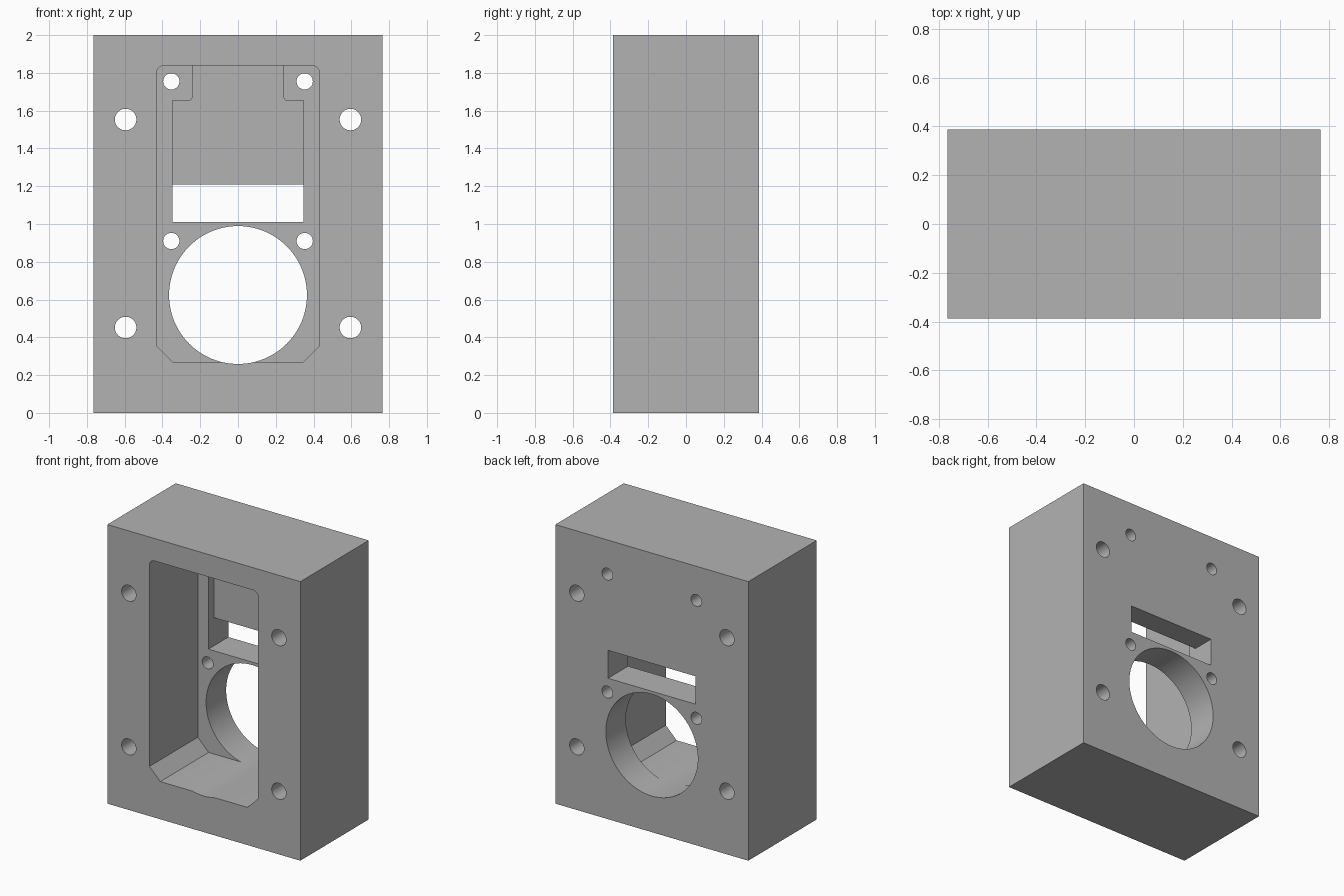
import bpy
import bmesh
import math
from mathutils import Vector

cube = bpy.data.objects.get("Cube")
if cube:
    bpy.data.objects.remove(cube, do_unlink=True)

HALF_W, HALF_D, HEIGHT = 0.765, 0.387, 2.0
FRONT, BACK = -0.5, 0.5          # cutter ends beyond the block
POCKET_FLOOR, RECESS_FLOOR = 0.16, 0.225

grey = bpy.data.materials.new("plain_grey")
grey.use_nodes = True
grey.diffuse_color = (0.45, 0.45, 0.45, 1)
grey.node_tree.nodes["Principled BSDF"].inputs["Base Color"].default_value = grey.diffuse_color


def prism(name, outline, y0, y1):
    """Extrude an x-z outline from y0 to y1."""
    bm = bmesh.new()
    face = bm.faces.new([bm.verts.new((x, y0, z)) for x, z in outline])
    ext = bmesh.ops.extrude_face_region(bm, geom=[face])["geom"]
    verts = [v for v in ext if isinstance(v, bmesh.types.BMVert)]
    bmesh.ops.translate(bm, vec=Vector((0, y1 - y0, 0)), verts=verts)
    bmesh.ops.recalc_face_normals(bm, faces=bm.faces)
    mesh = bpy.data.meshes.new(name)
    bm.to_mesh(mesh)
    bm.free()
    mesh.materials.append(grey)
    obj = bpy.data.objects.new(name, mesh)
    bpy.context.collection.objects.link(obj)
    return obj


def arc(x, z, r, start, end, steps):
    angles = [math.radians(start + (end - start) * i / steps) for i in range(steps + 1)]
    return [(x + r * math.cos(a), z + r * math.sin(a)) for a in angles]


def circle(x, z, r, steps):
    return arc(x, z, r, 0, 360, steps)[:-1]


def rect(half, z0, z1):
    return [(-half, z0), (half, z0), (half, z1), (-half, z1)]


def mirrored(right_side):
    """Close a right-hand outline with its mirror image."""
    return right_side + [(-x, z) for x, z in reversed(right_side)]


block = prism("housing_block", rect(HALF_W, 0, HEIGHT), -HALF_D, HALF_D)

# Deep front pocket: chamfered below, rounded above
pocket = mirrored([(0.345, 0.27), (0.431, 0.356)] + arc(0.391, 1.799, 0.04, 0, 90, 8))
# Shallow recess stepping in around the two upper screw lugs
recess = mirrored([(0.347, 1.01), (0.347, 1.653)]
                  + arc(0.261, 1.673, 0.02, 270, 180, 6) + [(0.241, 1.839)])

cutters = [
    prism("pocket_cutter", pocket, FRONT, POCKET_FLOOR),
    prism("recess_cutter", recess, 0.1, RECESS_FLOOR),
    prism("slot_cutter", rect(0.347, 1.01, 1.21), 0.1, BACK),
    prism("round_opening_cutter", circle(0, 0.624, 0.365, 96), FRONT, BACK),
]
# Mounting holes and small screw holes
for side in (-1, 1):
    for x, z, r in ((0.595, 1.553, 0.057), (0.595, 0.452, 0.057),
                    (0.353, 1.755, 0.043), (0.353, 0.91, 0.043)):
        cutters.append(prism("hole_cutter", circle(side * x, z, r, 40), FRONT, BACK))

bpy.ops.object.select_all(action="DESELECT")
bpy.context.view_layer.objects.active = block
block.select_set(True)
for cutter in cutters:
    cutter.hide_render = True
    mod = block.modifiers.new("cut", "BOOLEAN")
    mod.operation = "DIFFERENCE"
    mod.solver = "EXACT"
    mod.object = cutter
    bpy.ops.object.modifier_apply(modifier=mod.name)
    bpy.data.objects.remove(cutter, do_unlink=True)

bpy.ops.object.shade_smooth_by_angle(angle=math.radians(30))
